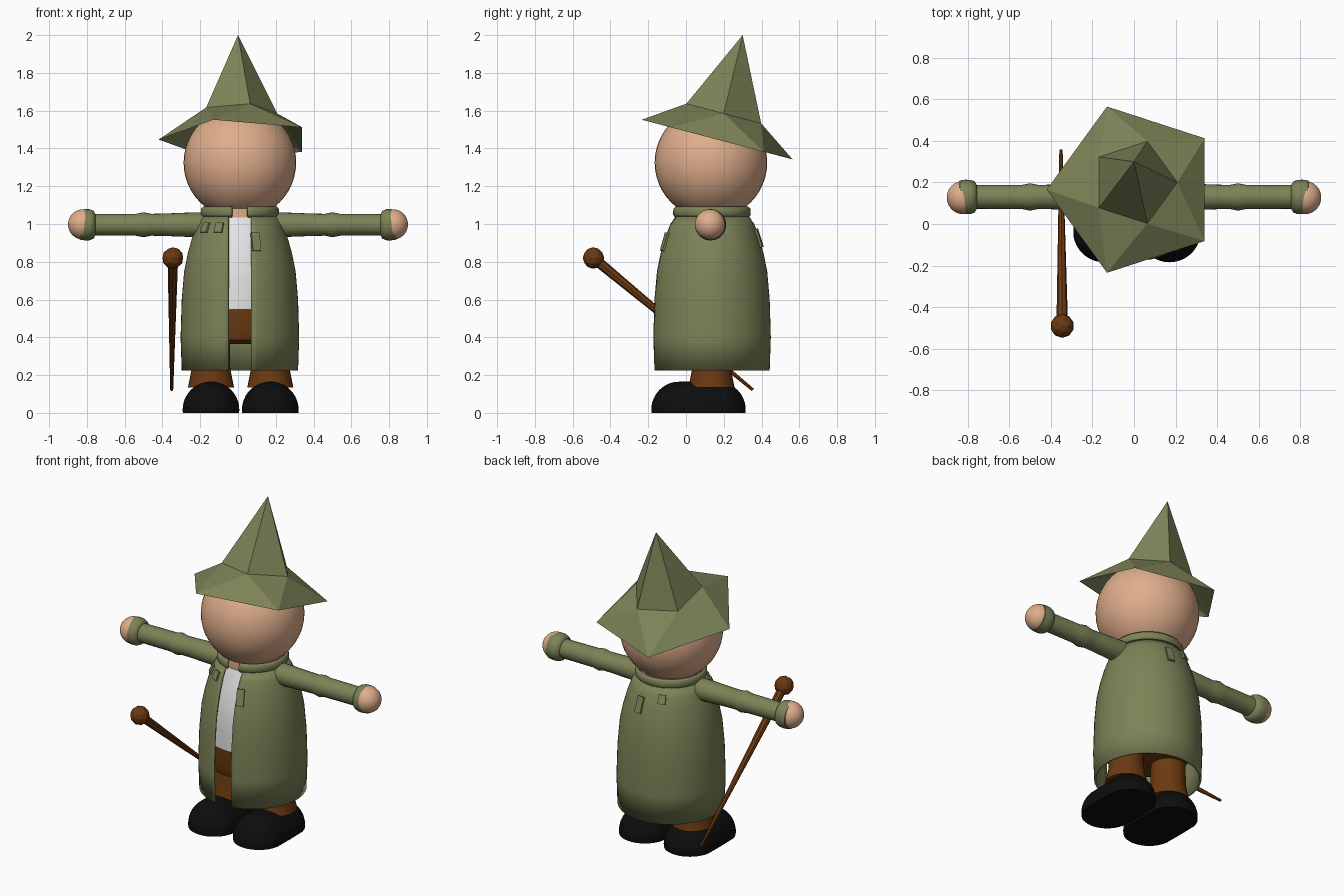
import bpy, bmesh, math
from mathutils import Vector, Matrix

if "Cube" in bpy.data.objects:
    bpy.data.objects.remove(bpy.data.objects["Cube"])


def material(name, r, g, b):
    m = bpy.data.materials.new(name)
    m.diffuse_color = (r, g, b, 1)
    m.use_nodes = True
    m.node_tree.nodes["Principled BSDF"].inputs["Base Color"].default_value = m.diffuse_color
    return m


GREEN = material("olive cloth", 0.205, 0.225, 0.095)
SKIN = material("skin", 0.74, 0.42, 0.26)
BROWN = material("brown", 0.15, 0.042, 0.006)
BLACK = material("black leather", 0.004, 0.004, 0.004)
WHITE = material("white shirt", 0.85, 0.85, 0.86)


def finish(name, bm, mat, smooth=True, angle=40):
    me = bpy.data.meshes.new(name)
    bm.to_mesh(me)
    bm.free()
    me.materials.append(mat)
    ob = bpy.data.objects.new(name, me)
    bpy.context.collection.objects.link(ob)
    if smooth:
        bpy.ops.object.select_all(action='DESELECT')
        ob.select_set(True)
        bpy.context.view_layer.objects.active = ob
        bpy.ops.object.shade_smooth_by_angle(angle=math.radians(angle))
    return ob


def lathe(name, mat, profile, matrix, n=40, gap=0.0, smooth=True):
    """Turn (radius, height) points about z; gap is half the width of a front slit."""
    bm = bmesh.new()
    rings = []
    for r, z in profile:
        a0 = math.asin(gap / r)
        count = n + 1 if gap else n
        ring = []
        for i in range(count):
            a = a0 + (2 * math.pi - 2 * a0) * i / n
            ring.append(bm.verts.new((r * math.sin(a), -r * math.cos(a), z)))
        rings.append(ring)
    for lo, hi in zip(rings, rings[1:]):
        for i in range(n):
            j = (i + 1) % len(lo)
            bm.faces.new((lo[i], lo[j], hi[j], hi[i]))
    if not gap:
        bm.faces.new(rings[0][::-1])
        bm.faces.new(rings[-1])
    bm.transform(matrix)
    return finish(name, bm, mat, smooth)


def ball(name, mat, centre, r):
    bm = bmesh.new()
    bmesh.ops.create_uvsphere(bm, u_segments=40, v_segments=24, radius=r)
    bm.transform(Matrix.Translation(centre))
    return finish(name, bm, mat)


def thicken(ob, t):
    m = ob.modifiers.new("thickness", 'SOLIDIFY')
    m.thickness = t
    m.offset = -1


CX, CY = 0.01, 0.135
body = Matrix.Translation((CX, CY, 0))

# Head and neck
ball("head", SKIN, (CX, 0.132, 1.325), 0.298)
lathe("neck", SKIN, [(0.175, 0.98), (0.175, 1.1)], body)

# Shirt and trousers
lathe("shirt", WHITE, [(0.262, 0.55), (0.265, 0.7), (0.25, 0.82), (0.215, 0.95),
                       (0.18, 1.035)], body)
lathe("trouser_seat", BROWN, [(0.2, 0.365), (0.25, 0.385), (0.265, 0.43),
                              (0.265, 0.55)], body)

# Long coat, open at the front, with a collar
COAT = [(0.308, 0.225), (0.314, 0.4), (0.308, 0.6), (0.295, 0.75), (0.277, 0.84),
        (0.255, 0.92), (0.23, 0.99), (0.198, 1.045)]
thicken(lathe("coat", GREEN, COAT, body, n=56, gap=0.061), 0.012)
thicken(lathe("collar", GREEN, [(0.198, 1.035), (0.208, 1.05), (0.206, 1.08), (0.195, 1.093)],
              body, n=56, gap=0.042), 0.014)


def coat_radius(z):
    for (r0, z0), (r1, z1) in zip(COAT, COAT[1:]):
        if z0 <= z <= z1:
            return r0 + (r1 - r0) * (z - z0) / (z1 - z0)


# Sewn patches: angle from the front (towards +x), height, width, length
for k, (deg, z, w, h) in enumerate([(-51, 0.98, 0.05, 0.055), (-28, 0.98, 0.045, 0.055),
                                    (19, 0.905, 0.045, 0.1), (170, 0.925, 0.045, 0.1),
                                    (202, 0.98, 0.045, 0.055)]):
    bm = bmesh.new()
    bmesh.ops.create_cube(bm, size=1, matrix=Matrix.Diagonal((w, 0.018, h, 1)))
    slope = (coat_radius(z + 0.03) - coat_radius(z - 0.03)) / 0.06
    bm.transform(body @ Matrix.Rotation(math.radians(deg), 4, 'Z')
                 @ Matrix.Translation((0, -coat_radius(z), z))
                 @ Matrix.Rotation(math.atan(slope), 4, 'X'))
    finish(f"patch_{k + 1}", bm, GREEN, smooth=False)

# Arms, cuffs, hands, legs and boots for both sides
for side, s in (("left", -1), ("right", 1)):
    along = Matrix.Translation((0, 0.13, 0.996)) @ Matrix.Rotation(s * math.pi / 2, 4, 'Y')
    lathe(side + "_sleeve", GREEN, [(0.06, 0.12), (0.066, 0.22), (0.059, 0.4), (0.058, 0.46),
                                    (0.066, 0.5), (0.058, 0.54), (0.057, 0.77)], along, n=24)
    lathe(side + "_cuff", GREEN, [(0.056, 0.755), (0.074, 0.765), (0.082, 0.785), (0.083, 0.81),
                                  (0.079, 0.837), (0.07, 0.842)], along, n=32)
    ball(side + "_hand", SKIN, (s * 0.82, 0.127, 0.998), 0.08)

    x = 0.014 + s * 0.157
    lathe(side + "_leg", BROWN, [(0.122, 0.135), (0.102, 0.235), (0.1, 0.42)],
          Matrix.Translation((x, CY, 0)), n=32)

    # Boot: a stretched dome with a flat sole
    bm = bmesh.new()
    bmesh.ops.create_uvsphere(bm, u_segments=40, v_segments=24, radius=0.15)
    for v in bm.verts:
        if abs(v.co.y) > 1e-4:
            v.co.y += math.copysign(0.1, v.co.y)
        v.co.z += 0.016
    bmesh.ops.bisect_plane(bm, geom=bm.verts[:] + bm.edges[:] + bm.faces[:],
                           plane_co=(0, 0, 0), plane_no=(0, 0, -1), clear_outer=True)
    bmesh.ops.holes_fill(bm, edges=[e for e in bm.edges if e.is_boundary])
    bm.transform(Matrix.Translation((x, 0.066, 0)))
    finish(side + "_boot", bm, BLACK)

# Pointed hat: five-sided brim, twisted five-sided crown and a tip, leaning back
bm = bmesh.new()
TILT = 0.263


def hat_ring(r, cy, cz, turn):
    ring = []
    for i in range(5):
        a = math.radians(turn + 72 * i)
        y = r * math.sin(a)
        ring.append(bm.verts.new((r * math.cos(a), cy + y, cz - TILT * y)))
    return ring


brim = hat_ring(0.42, 0.165, 1.447, 36)
crown = hat_ring(0.208, 0.2, 1.585, 0)
tip = bm.verts.new((0, 0.3, 2.0))
for i in range(5):
    j = (i + 1) % 5
    bm.faces.new((crown[i], brim[i], crown[j]))
    bm.faces.new((brim[i], brim[j], crown[j]))
    bm.faces.new((crown[i], crown[j], tip))
finish("hat", bm, GREEN, smooth=False)

# Walking stick with a faceted knob
top, end = Vector((-0.345, -0.49, 0.82)), Vector((-0.351, 0.354, 0.122))
d = end - top
lathe("stick", BROWN, [(0.028, 0), (0.008, d.length)],
      Matrix.Translation(top) @ d.to_track_quat('Z', 'Y').to_matrix().to_4x4(), n=8, smooth=False)
bm = bmesh.new()
bmesh.ops.create_icosphere(bm, subdivisions=2, radius=0.057, matrix=Matrix.Translation(top))
finish("stick_knob", bm, BROWN, smooth=False)
